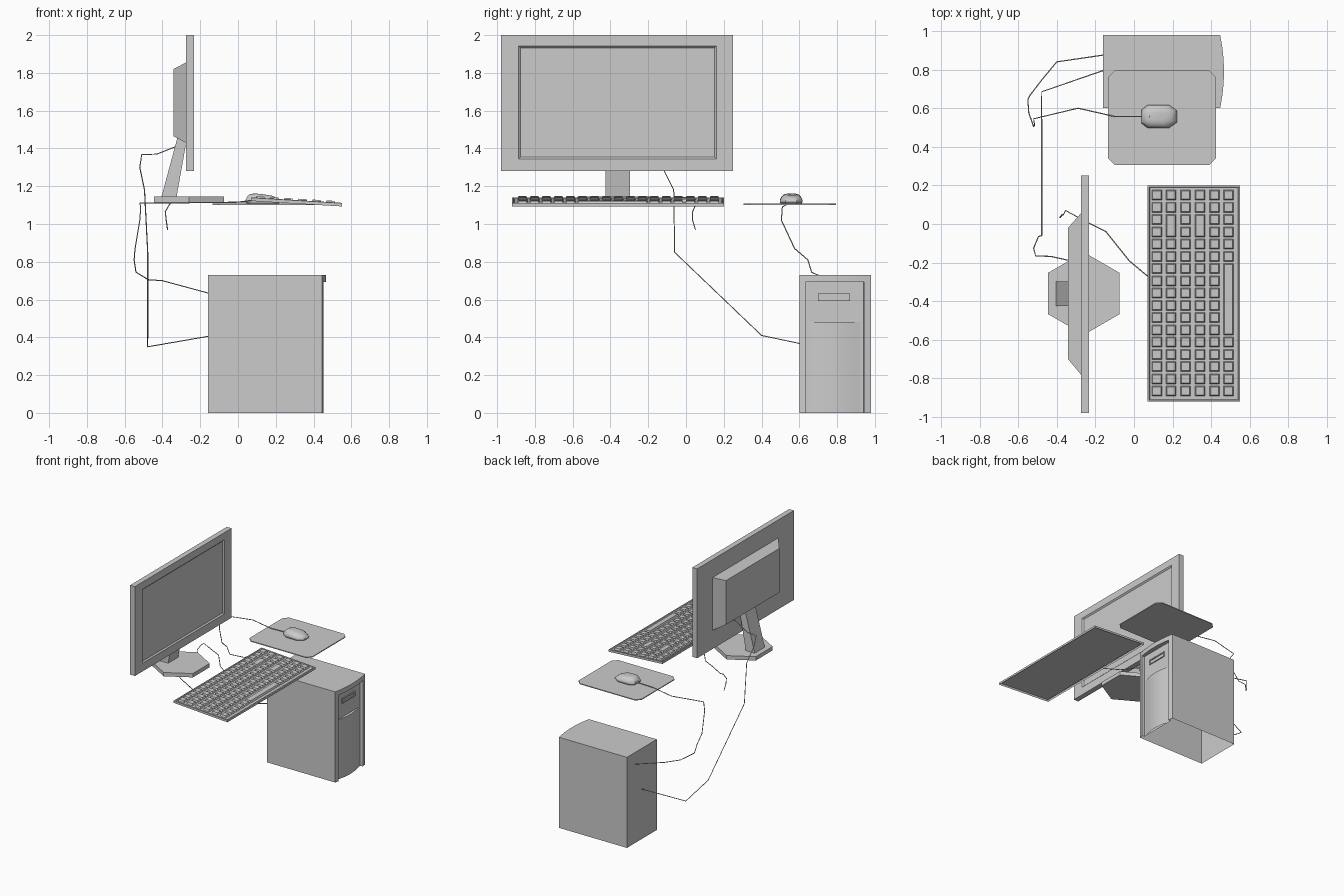
import bpy, bmesh, math
from mathutils import Vector

if "Cube" in bpy.data.objects:
    bpy.data.objects.remove(bpy.data.objects["Cube"])


def build(name, parts, smooth=False):
    """Each part is (rings, cap_first, cap_last); rings are joined in order."""
    bm = bmesh.new()
    for rings, cap0, cap1 in parts:
        loops = [[bm.verts.new(p) for p in r] for r in rings]
        n = len(loops[0])
        for a, b in zip(loops, loops[1:]):
            for i in range(n):
                j = (i + 1) % n
                bm.faces.new((a[i], a[j], b[j], b[i]))
        if cap0:
            bm.faces.new(loops[0][::-1])
        if cap1:
            bm.faces.new(loops[-1])
    bmesh.ops.recalc_face_normals(bm, faces=bm.faces)
    me = bpy.data.meshes.new(name)
    bm.to_mesh(me)
    bm.free()
    ob = bpy.data.objects.new(name, me)
    bpy.context.collection.objects.link(ob)
    if smooth:
        bpy.ops.object.select_all(action='DESELECT')
        bpy.context.view_layer.objects.active = ob
        ob.select_set(True)
        bpy.ops.object.shade_smooth_by_angle(angle=math.radians(35))
    return ob


def rect_x(x, y0, y1, z0, z1):
    """Rectangle facing +x."""
    return [(x, y0, z0), (x, y1, z0), (x, y1, z1), (x, y0, z1)]


def flat(pts, z):
    return [(x, y, z) for x, y in pts]


def prism(name, pts, z0, z1, **kw):
    return build(name, [([flat(pts, z0), flat(pts, z1)], True, True)], **kw)


def cable(name, pts, r=0.003):
    cu = bpy.data.curves.new(name, 'CURVE')
    cu.dimensions = '3D'
    cu.bevel_depth = r
    cu.bevel_resolution = 1
    cu.use_fill_caps = True
    sp = cu.splines.new('POLY')
    sp.points.add(len(pts) - 1)
    for p, co in zip(sp.points, pts):
        p.co = (*co, 1)
    ob = bpy.data.objects.new(name, cu)
    bpy.context.collection.objects.link(ob)


# Monitor: panel with recessed screen, rear housing, neck, hexagonal foot
build("monitor_panel", [([
    rect_x(-0.275, -0.98, 0.25, 1.28, 2.0),
    rect_x(-0.232, -0.98, 0.25, 1.28, 2.0),
    rect_x(-0.232, -0.886, 0.161, 1.345, 1.942),
    rect_x(-0.242, -0.875, 0.150, 1.355, 1.932)], True, True)])
build("monitor_housing", [([
    rect_x(-0.275, -0.78, 0.055, 1.43, 1.855),
    rect_x(-0.342, -0.70, -0.02, 1.465, 1.82)], True, True)])
neck = [(-0.405, 1.145), (-0.325, 1.145), (-0.276, 1.42), (-0.276, 1.44), (-0.32, 1.46)]
build("monitor_neck", [([[(x, y, z) for x, z in neck] for y in (-0.425, -0.297)], True, True)])
hexagon = [(-0.26 + 0.214 * math.sin(a), -0.36 + 0.214 * math.cos(a))
           for a in [i * math.pi / 3 for i in range(6)]]
prism("monitor_foot", hexagon, 1.115, 1.146)

# Keyboard: tilted shell, open below, with tapered keys
SLOPE = (1.108 - 1.137) / 0.48


def on_board(x, y, h):
    return Vector((x, y, 1.135 + (x - 0.07) * SLOPE + h))


def board_rect(x0, x1, y0, y1, h):
    return [on_board(x, y, h) for x, y in ((x0, y0), (x1, y0), (x1, y1), (x0, y1))]


build("keyboard_body", [([
    board_rect(0.07, 0.55, -0.92, 0.20, -0.013),
    board_rect(0.07, 0.55, -0.92, 0.20, 0.004),
    board_rect(0.078, 0.542, -0.912, 0.192, 0.006),
    board_rect(0.082, 0.538, -0.908, 0.188, 0.0)], False, True)])

keys = []
long_keys = {(1, 2): 2, (3, 2): 2, (5, 6): 6}
for row in range(6):
    col = 0
    while col < 17:
        span = long_keys.get((row, col), 1)
        x = 0.118 + row * 0.0745
        ya = 0.15 - col * 0.0635
        yb = ya - (span - 1) * 0.0635
        rings = [board_rect(x - s, x + s, yb - s, ya + s, h)
                 for s, h in ((0.026, 0.0), (0.021, 0.014))]
        keys.append((rings, False, True))
        col += span
build("keyboard_keys", keys)

# Mouse pad with clipped corners
c = 0.035
x0, x1, y0, y1 = -0.135, 0.425, 0.305, 0.795
prism("mouse_pad", [(x0 + c, y0), (x1 - c, y0), (x1, y0 + c), (x1, y1 - c),
                    (x1 - c, y1), (x0 + c, y1), (x0, y1 - c), (x0, y0 + c)], 1.101, 1.108)

# Mouse: domed octagonal body and wheel
half = [(-0.092, 0.035), (-0.06, 0.06), (0.05, 0.06), (0.092, 0.03)]
outline = half + [(x, -y) for x, y in reversed(half)]
levels = [(0.93, 1.108, 0), (1.0, 1.116, 0), (0.98, 1.13, 0), (0.85, 1.146, -0.004),
          (0.65, 1.157, -0.01), (0.35, 1.161, -0.012)]
build("mouse", [([[(0.131 + dx + x * s, 0.557 + y * s, z - 0.08 * max(x, 0) * (z > 1.12))
                   for x, y in outline] for s, z, dx in levels], True, True)], smooth=True)
wheel = [(0.08 + 0.014 * math.cos(i * math.pi / 4), 1.148 + 0.014 * math.sin(i * math.pi / 4))
         for i in range(8)]
build("mouse_wheel", [([[(x, y, z) for x, z in wheel] for y in (0.551, 0.563)], True, True)])


# Tower: bowed front with a recess, open underneath
def bow(y, depth=0.02):
    return 0.446 + depth * (1 - ((y - 0.79) / 0.19) ** 2)


TOP, LIP, BACK = 0.73, 0.692, 0.43
ya, yb = 0.632, 0.942
arc = [(bow(y), y) for y in [ya + (yb - ya) * i / 10 for i in range(11)]]
rear, left, right = [(-0.16, 0.98), (-0.16, 0.60)], (bow(0.60), 0.60), (bow(0.98), 0.98)
upper = rear + [left] + arc + [right]
lower = rear + [left, arc[0]] + [(BACK, y) for x, y in arc[1:-1]] + [arc[-1], right]
lower[4] = (BACK, ya + 0.001)
lower[-3] = (BACK, yb - 0.001)
lip = [(x, y) for x, y in arc]
lip_back = [(BACK, yb), (BACK, ya)]
build("tower_case", [
    ([flat(lower, 0), flat(lower, LIP)], False, False),
    ([flat(upper, LIP), flat(upper, TOP)], False, True),
    ([flat(lip + lip_back, LIP)], True, False)])

# Tower front details: curved lower door and drive slot
door = [(BACK + 0.022 * math.sin(math.pi * i / 10), 0.645 + 0.028 * i) for i in range(11)]
build("tower_door", [([flat(door, 0), flat(door, 0.48)], False, True)], smooth=True)
build("drive_slot", [([
    rect_x(BACK, 0.70, 0.868, 0.592, 0.632),
    rect_x(BACK + 0.008, 0.70, 0.868, 0.592, 0.632),
    rect_x(BACK + 0.008, 0.71, 0.858, 0.601, 0.623),
    rect_x(BACK + 0.002, 0.71, 0.858, 0.601, 0.623)], False, True)])

# Cables
cable("mouse_cable", [
    (0.06, 0.557, 1.118), (-0.10, 0.557, 1.114), (-0.29, 0.60, 1.113), (-0.52, 0.545, 1.11),
    (-0.515, 0.51, 1.09), (-0.52, 0.505, 1.02), (-0.545, 0.575, 0.87), (-0.55, 0.645, 0.81),
    (-0.54, 0.665, 0.745), (-0.475, 0.75, 0.705), (-0.40, 0.84, 0.70), (-0.16, 0.875, 0.635)])
cable("monitor_cable", [
    (-0.28, -0.20, 1.425), (-0.33, -0.19, 1.41), (-0.43, -0.168, 1.37), (-0.51, -0.165, 1.367),
    (-0.52, -0.125, 1.30), (-0.495, -0.065, 1.18), (-0.478, -0.06, 0.85),
    (-0.478, 0.40, 0.41), (-0.478, 0.685, 0.35), (-0.16, 0.795, 0.405)])
cable("keyboard_cable", [
    (0.07, -0.27, 1.125), (-0.025, -0.19, 1.113), (-0.145, -0.04, 1.113), (-0.235, 0.005, 1.113),
    (-0.355, 0.07, 1.11), (-0.365, 0.05, 1.10), (-0.385, 0.035, 1.065),
    (-0.38, 0.035, 1.02), (-0.373, 0.05, 0.97)])
